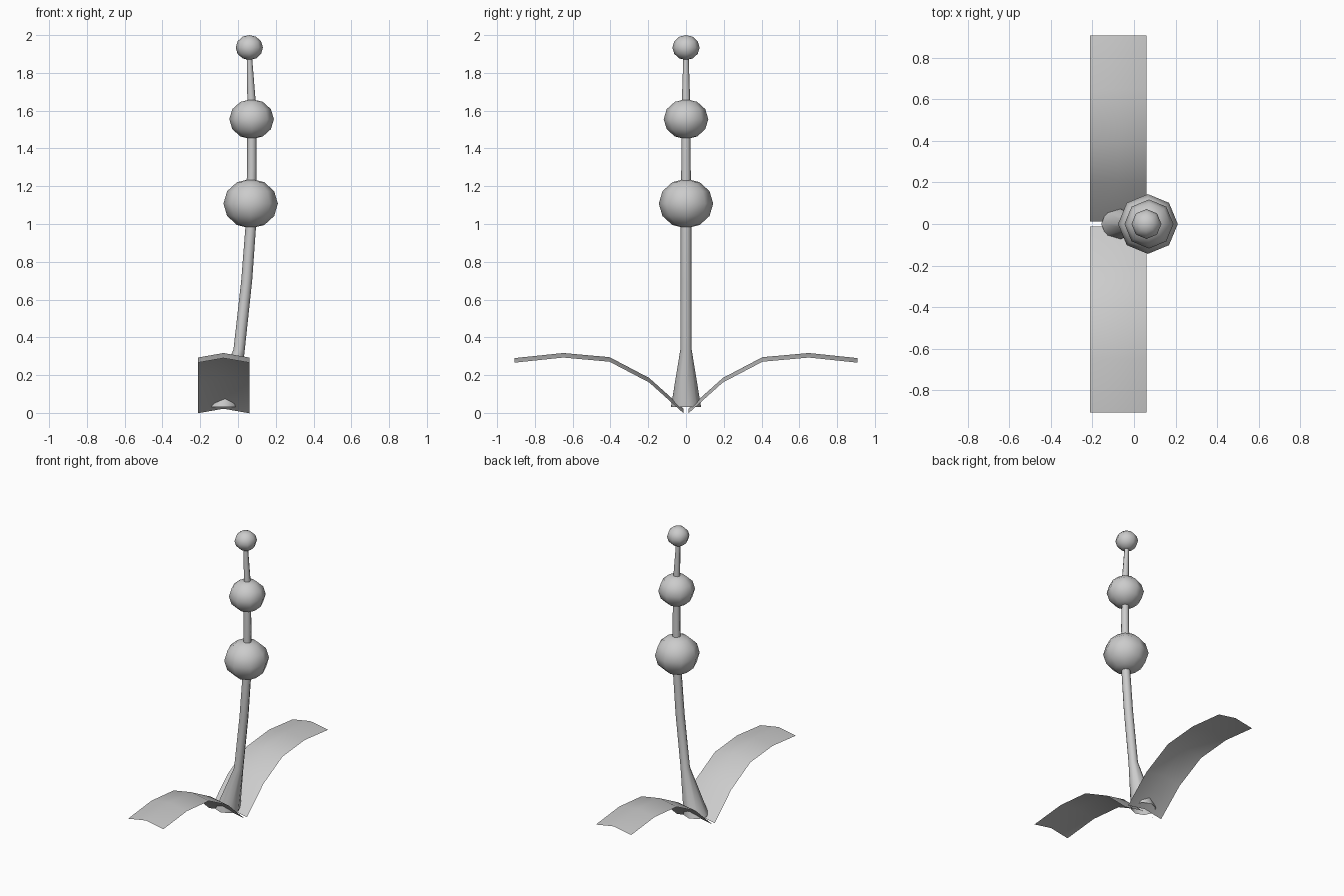
import bpy, bmesh, math
from mathutils import Vector, Matrix

if "Cube" in bpy.data.objects:
    bpy.data.objects.remove(bpy.data.objects["Cube"])


def make_object(name, bm, recalc=True):
    if recalc:
        bmesh.ops.recalc_face_normals(bm, faces=bm.faces)
    for f in bm.faces:
        f.smooth = True
    mesh = bpy.data.meshes.new(name)
    bm.to_mesh(mesh)
    bm.free()
    ob = bpy.data.objects.new(name, mesh)
    bpy.context.collection.objects.link(ob)
    return ob


# Stem: eight-sided tapered tube along a gently bent path (x, z, radius)
path = [(-0.078, 0.03, 0.08), (0.006, 0.335, 0.03), (0.046, 0.70, 0.029),
        (0.067, 0.98, 0.028), (0.073, 1.30, 0.025), (0.073, 1.62, 0.023),
        (0.06, 1.89, 0.014)]
bm = bmesh.new()
rings = []
for x, z, r in path:
    rings.append([bm.verts.new((x + r * math.cos(i * math.pi / 4),
                                r * math.sin(i * math.pi / 4), z)) for i in range(8)])
for a, b in zip(rings, rings[1:]):
    for i in range(8):
        j = (i + 1) % 8
        bm.faces.new((a[i], a[j], b[j], b[i]))
make_object("stem", bm)

# Flower buds: low-poly spheres (x, z, radius, half height)
buds = [("large_bud", 0.067, 1.108, 0.144, 0.131),
        ("middle_bud", 0.072, 1.555, 0.118, 0.106),
        ("tip_bud", 0.06, 1.934, 0.072, 0.066)]
for name, x, z, r, h in buds:
    bm = bmesh.new()
    bmesh.ops.create_uvsphere(bm, u_segments=8, v_segments=6, radius=1.0)
    bmesh.ops.transform(bm, verts=bm.verts,
                        matrix=Matrix.Translation((x, 0, z)) @ Matrix.Diagonal((r, r, h, 1)))
    make_object(name, bm)

# Leaves: arched strips with a raised midrib, mirrored front to back (y, z of midrib)
arch = [(0.013, 0.022), (0.195, 0.185), (0.405, 0.295), (0.65, 0.317), (0.908, 0.29)]
for name, side in (("back_leaf", 1), ("front_leaf", -1)):
    bm = bmesh.new()
    rows = [[bm.verts.new((x, side * y, z - drop))
             for x, drop in ((-0.213, 0.024), (-0.077, 0), (0.06, 0.024))] for y, z in arch]
    for a, b in zip(rows, rows[1:]):
        for i in range(2):
            quad = (a[i], a[i + 1], b[i + 1], b[i])
            bm.faces.new(quad if side > 0 else quad[::-1])
    make_object(name, bm, recalc=False)
